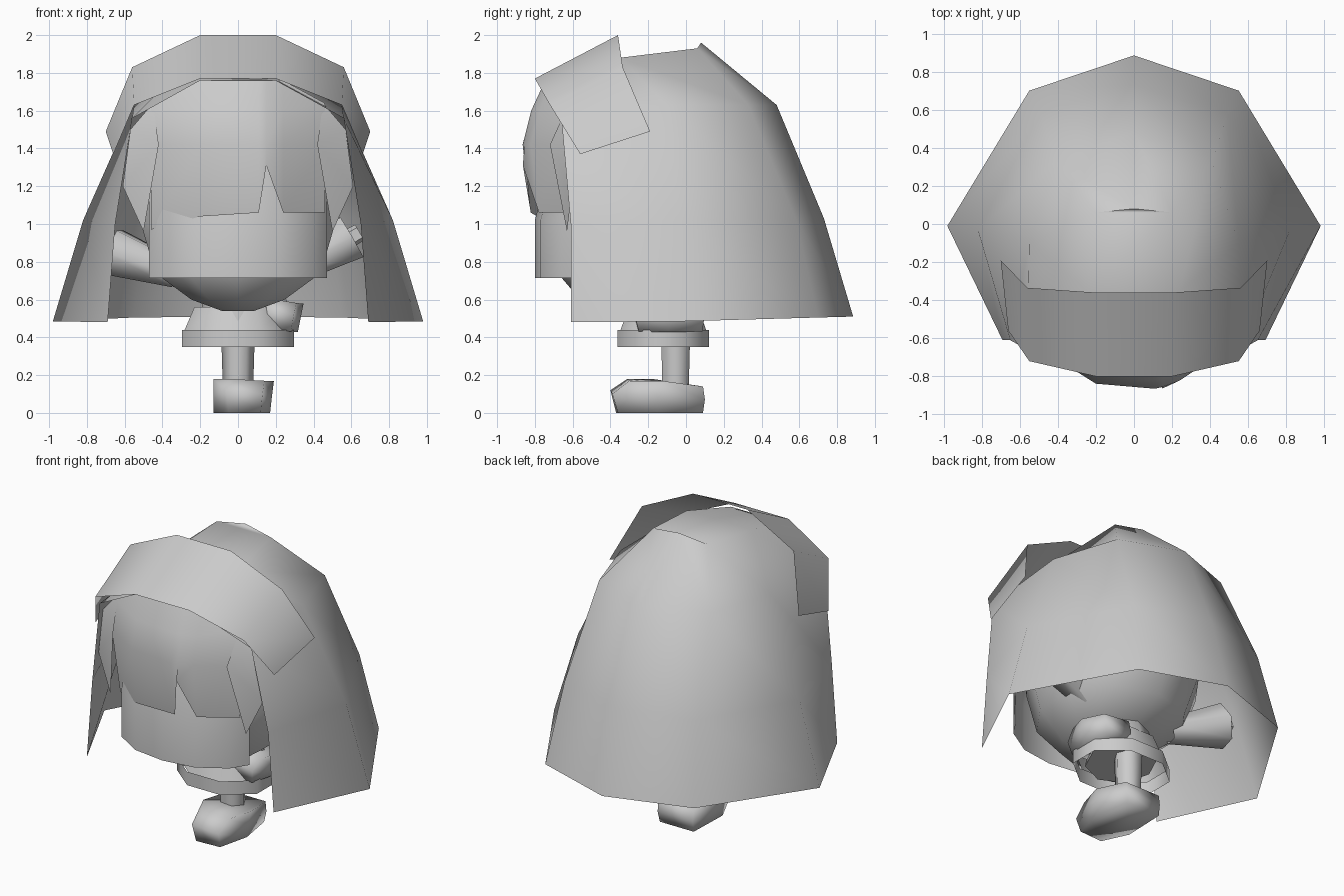
import bpy, bmesh, math
from mathutils import Vector, Matrix

if "Cube" in bpy.data.objects:
    bpy.data.objects.remove(bpy.data.objects["Cube"])


def make(name, verts, faces, angle=60):
    me = bpy.data.meshes.new(name)
    me.from_pydata([tuple(v) for v in verts], [], faces)
    bm = bmesh.new()
    bm.from_mesh(me)
    bmesh.ops.recalc_face_normals(bm, faces=bm.faces[:])
    bm.to_mesh(me)
    bm.free()
    ob = bpy.data.objects.new(name, me)
    bpy.context.collection.objects.link(ob)
    bpy.ops.object.select_all(action='DESELECT')
    ob.select_set(True)
    bpy.context.view_layer.objects.active = ob
    bpy.ops.object.shade_smooth_by_angle(angle=math.radians(angle))
    return ob


def sheet(name, rows, extra=(), closed=False, angle=60):
    n = len(rows[0])
    verts = [v for r in rows for v in r]
    faces = [(r*n + i, r*n + (i+1) % n, (r+1)*n + (i+1) % n, (r+1)*n + i)
             for r in range(len(rows)-1) for i in range(n if closed else n-1)]
    return make(name, verts, faces + list(extra), angle)


def mirror(half, center=True):
    """Half row, outer (+x) to middle -> full row from -x to +x."""
    left = [(-x, y, z) for x, y, z in half]
    return left + half[::-1][1 if center else 0:]


def tube(name, a, b, ra, rb, sides=6, twist=0.0, caps=True, squash=1.0):
    a, b = Vector(a), Vector(b)
    q = (b - a).to_track_quat('Z', 'Y').to_matrix()
    rows = []
    for p, r in ((a, ra), (b, rb)):
        rows.append([p + q @ Vector((r*math.cos(twist + 2*math.pi*i/sides),
                                     r*squash*math.sin(twist + 2*math.pi*i/sides), 0))
                     for i in range(sides)])
    ends = [tuple(range(sides)), tuple(range(sides, 2*sides))] if caps else []
    return sheet(name, rows, ends, closed=True, angle=65)


# Long hair: open-fronted shell from hem to crown
hair = [mirror(h) for h in (
    [(.69, -.61, .48), (.98, -.01, .485), (.55, .70, .505), (0, .885, .51)],
    [(.65, -.61, 1.0), (.82, -.03, 1.02), (.49, .58, 1.03), (0, .73, 1.03)],
    [(.56, -.66, 1.56), (.55, -.1, 1.63), (.41, .33, 1.63), (0, .48, 1.63)],
    [(.2, -.76, 1.76), (.24, -.35, 1.88), (.2, .06, 1.93), (0, .08, 1.96)])]
sheet("long_hair", hair, [(21, 22, 26, 27), (22, 23, 25, 26), (23, 24, 25)], angle=80)

# Headband: single strip arching over the crown
sheet("headband", [
    mirror([(.66, -.56, 1.37), (.55, -.72, 1.63), (.2, -.8, 1.77)], False),
    mirror([(.70, -.19, 1.49), (.56, -.335, 1.83), (.2, -.36, 2.0)], False)])


# Fringe with a notch, on a bulging front
def fringe_y(x, z):
    return -.885 + .95*x*x + (.9 if z < 1.3 else .6)*(z - 1.3)**2


cols = [(-.46, .97, 1.64), (-.2, 1.04, 1.77), (.11, 1.06, 1.77),
        (.15, 1.31, 1.77), (.24, 1.06, 1.76), (.46, 1.06, 1.64)]
sheet("fringe", [[(x, fringe_y(x, z), z) for x, z in
                  ((c[0], (c[1], 1.42, 1.6, c[2])[k]) for c in cols)] for k in range(4)])

# Pointed side locks
for s, side in ((-1, "left"), (1, "right")):
    make(side + "_lock", [(s*x, y, z) for x, y, z in (
        (.42, -.72, 1.42), (.50, -.63, .96), (.61, -.6, 1.2),
        (.57, -.61, 1.5), (.45, -.62, 1.64))], [(0, 1, 2), (0, 2, 3), (0, 3, 4)])

# Face panel wrapped round the front of the head
arc = [(.47, -.55), (.40, -.66), (.22, -.77), (0, -.80)]
sheet("face", [mirror([(x, y + d, z) for x, y in arc]) for z, d in ((.715, 0), (1.02, 0), (1.32, .08))])

# Head: rounded low-poly ball with a pointed chin
sides = 10
profile = [(.09, .54, -.33), (.26, .60, -.30), (.46, .74, -.22), (.54, 1.0, -.20),
           (.55, 1.3, -.18), (.44, 1.55, -.20), (.2, 1.70, -.22)]
rings = [[(r*math.sin(2*math.pi*i/sides), cy - r*math.cos(2*math.pi*i/sides), z)
          for i in range(sides)] for r, z, cy in profile]
sheet("head", rings, [tuple(range(sides)), tuple(range(6*sides, 7*sides))], closed=True, angle=80)

# Torso and skirt
tube("torso", (0, -.12, .42), (0, -.15, .72), .22, .16, 8)
tube("skirt", (0, -.12, .35), (0, -.12, .44), .32, .32, 8, math.pi/8, False, .82)
tube("skirt_top", (0, -.12, .43), (0, -.12, .56), .31, .25, 8, math.pi/8, False, .8)

# Standing leg and shoe
tube("standing_leg", (0, -.055, .12), (0, -.055, .45), .08, .09, 6)
shoe = [[(-.12, .09, 0), (.13, .09, 0), (.17, -.15, 0), (.12, -.36, 0), (-.05, -.37, 0), (-.13, -.2, 0)],
        [(-.12, .10, .07), (.14, .10, .07), (.18, -.15, .09), (.13, -.39, .1), (-.06, -.40, .12), (-.13, -.2, .09)],
        [(-.12, .09, .14), (.14, .09, .14), (.19, -.13, .17), (.14, -.3, .17), (-.05, -.31, .18), (-.13, -.18, .18)]]
caps = [tuple(range(6)), tuple(range(12, 18))]
sheet("standing_shoe", shoe, caps, closed=True, angle=100)

# Raised leg and shoe kicked up behind the skirt
tube("raised_leg", (.1, -.15, .48), (.2, -.05, .60), .08, .08, 6)
m = Matrix.Translation((.19, .02, .44)) @ Matrix.Rotation(.1, 4, 'Y') @ Matrix.Diagonal((.75, .75, .9, 1))
sheet("raised_shoe", [[m @ Vector(v) for v in r] for r in shoe], caps, closed=True, angle=100)

# Arms: flared open sleeves with small hands, held out under the hair
for s, side, tip in ((-1, "left", (-.66, .04, .85)), (1, "right", (.6, -.08, .93))):
    shoulder = Vector((s*.17, -.1, .68))
    tip = Vector(tip)
    tube(side + "_sleeve", shoulder.lerp(tip, .3), tip, .08, .14, 6, 0, False)
    tube(side + "_hand", shoulder.lerp(tip, .75), shoulder.lerp(tip, 1.1), .06, .05, 5)
